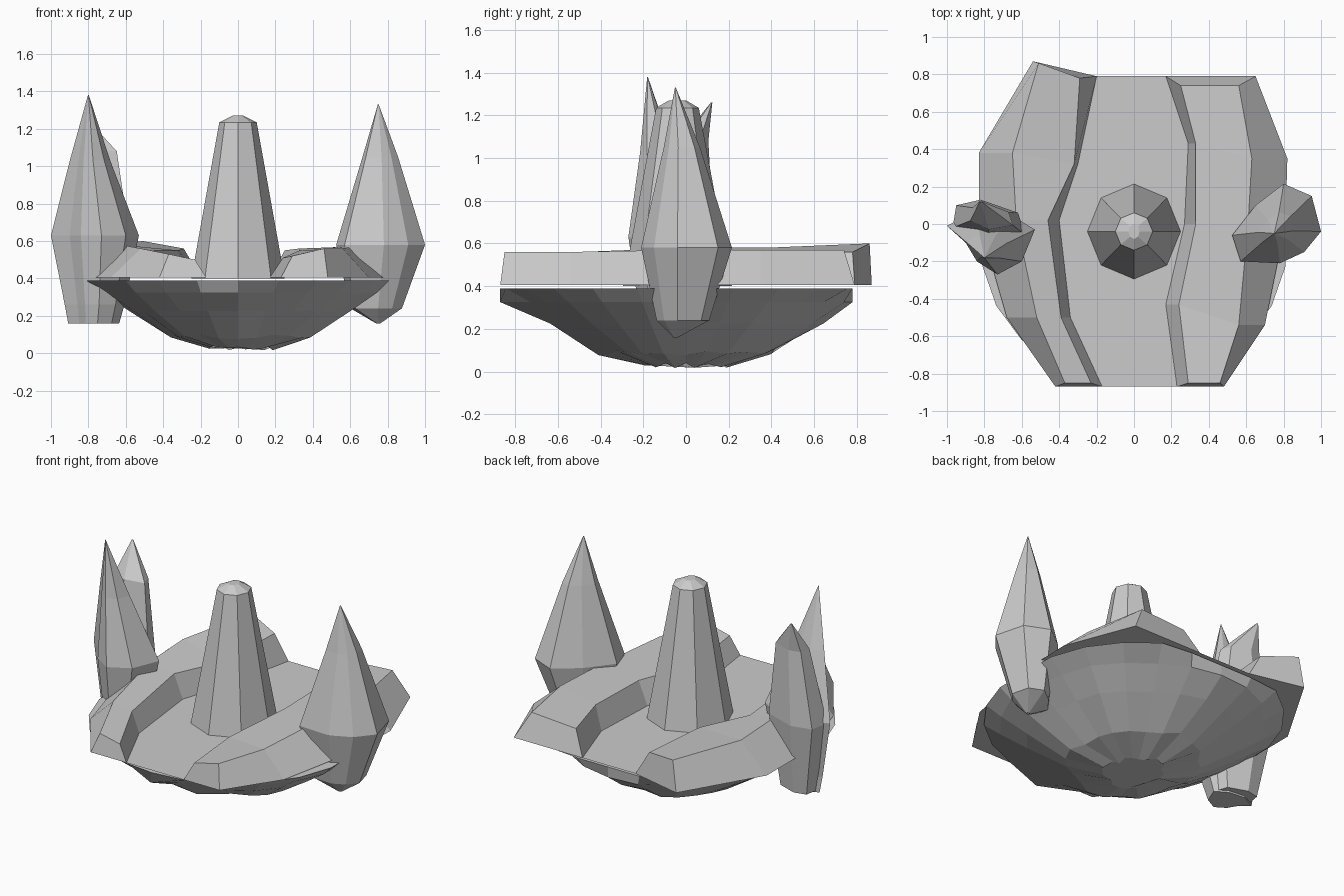
import bpy, math, random
random.seed(4)

def make(name, verts, faces):
    me = bpy.data.meshes.new(name)
    me.from_pydata(verts, [], faces)
    me.validate()
    ob = bpy.data.objects.new(name, me)
    bpy.context.collection.objects.link(ob)
    return ob

def loft(name, rings, cap_start=True, cap_end=True):
    n = len(rings[0])
    verts = [v for r in rings for v in r]
    faces = [(k*n+i, k*n+(i+1) % n, (k+1)*n+(i+1) % n, (k+1)*n+i)
             for k in range(len(rings)-1) for i in range(n)]
    if cap_start:
        faces.append(tuple(reversed(range(n))))
    if cap_end:
        faces.append(tuple(range((len(rings)-1)*n, len(rings)*n)))
    return make(name, verts, faces)

def ring(n, cx, cy, z, rx, ry, turn=0.0):
    return [(cx+rx*math.cos(2*math.pi*i/n+turn), cy+ry*math.sin(2*math.pi*i/n+turn), z)
            for i in range(n)]

# Pleated rocky bowl underneath, ends trimmed flat with a small spout at front and back
SIDES = 24
pleat = [random.uniform(-0.03, 0.03) for i in range(SIDES)]
profile = [(0.17, 0.03), (0.38, 0.09), (0.60, 0.225), (0.75, 0.325), (0.85, 0.39)]
rings = []
for k, (r, z) in enumerate(profile):
    pts = []
    for i in range(SIDES):
        a = 2*math.pi*i/SIDES
        j = pleat[i] if k < 4 else 0
        x, y = (r+j)*math.cos(a), (r+j)*math.sin(a)*1.03
        if k >= 3 and i in (SIDES//4, 3*SIDES//4):
            y *= 1.3
        dz = random.uniform(-0.015, 0.015) if k < 2 else 0
        pts.append((max(-0.81, min(0.81, x)), max(-0.87, min(0.78, y)), max(0.005, z+dz)))
    rings.append(pts)
loft("rock_underside", rings)

# Banks: per section (y outer, y inner, outer bottom, outer top, inner top, inner bottom, z outer, z inner, end inset)
left = [(-0.87, -0.87, -0.42, -0.37, -0.23, -0.17, 0.53, 0.50, 0.02),
        (-0.50, -0.50, -0.68, -0.52, -0.39, -0.34, 0.56, 0.53, 0),
        (0.02, 0.02, -0.83, -0.63, -0.46, -0.40, 0.58, 0.55, 0),
        (0.38, 0.32, -0.83, -0.65, -0.32, -0.30, 0.58, 0.55, 0),
        (0.87, 0.79, -0.54, -0.51, -0.29, -0.20, 0.60, 0.56, -0.01)]
right = [(-0.87, -0.87, 0.48, 0.46, 0.29, 0.23, 0.56, 0.52, 0.02),
         (-0.54, -0.43, 0.70, 0.56, 0.24, 0.17, 0.56, 0.51, 0),
         (0.00, 0.00, 0.81, 0.61, 0.33, 0.27, 0.57, 0.55, 0),
         (0.35, 0.43, 0.82, 0.63, 0.33, 0.29, 0.57, 0.56, 0),
         (0.79, 0.79, 0.65, 0.56, 0.25, 0.17, 0.57, 0.55, -0.05)]
for name, rows in (("left_bank", left), ("right_bank", right)):
    loft(name, [[(ob, yo, 0.405), (ot, yo+e, zo), (it, yi+e, zi), (ib, yi, 0.405)]
                for yo, yi, ob, ot, it, ib, zo, zi, e in rows])

# River bed between the banks
make("river", [(r[5], r[1], 0.405) for r in left] + [(r[5], r[1], 0.405) for r in reversed(right)],
     [tuple(range(10))])

# Central eight-sided tower
loft("tower", [ring(8, 0, -0.04, 0.40, 0.25, 0.255), ring(8, 0, -0.04, 1.235, 0.10, 0.10),
               ring(8, 0, -0.04, 1.27, 0.03, 0.04)])

# Side crystals: one irregular outline, scaled about moving centres (cx, cy, z, scale)
def crystal(name, outline, rows):
    mx = sum(p[0] for p in outline)/len(outline)
    my = sum(p[1] for p in outline)/len(outline)
    loft(name, [[(cx+(x-mx)*s, cy+(y-my)*s, z) for x, y in outline]
                for cx, cy, z, s in ((mx if c is None else c, my if d is None else d, z, s)
                                     for c, d, z, s in rows)])

crystal("right_crystal",
        [(0.525, -0.06), (0.57, -0.20), (0.78, -0.21), (0.91, -0.15), (1.0, -0.04),
         (0.95, 0.15), (0.80, 0.215), (0.65, 0.10)],
        [(0.75, -0.05, 0.16, 0.05), (0.745, -0.03, 0.24, 0.58), (None, None, 0.58, 1.0),
         (0.765, -0.03, 1.05, 0.40), (0.75, -0.05, 1.33, 0.01)])
crystal("left_crystal_tall",
        [(-1.0, -0.01), (-0.90, -0.10), (-0.84, -0.20), (-0.73, -0.27), (-0.60, -0.20),
         (-0.53, -0.03), (-0.66, 0.05), (-0.84, 0.07)],
        [(-0.77, -0.08, 0.16, 0.58), (-0.765, -0.09, 0.26, 0.68), (None, None, 0.63, 1.0),
         (-0.79, -0.13, 1.03, 0.46), (-0.80, -0.18, 1.38, 0.01)])
crystal("left_crystal_short",
        [(-0.95, 0.10), (-0.97, -0.02), (-0.80, -0.10), (-0.58, -0.06), (-0.62, 0.06), (-0.82, 0.13)],
        [(-0.78, 0.0, 0.17, 0.60), (None, None, 0.62, 1.0),
         (-0.77, 0.04, 1.08, 0.58), (-0.82, 0.12, 1.26, 0.03)])
